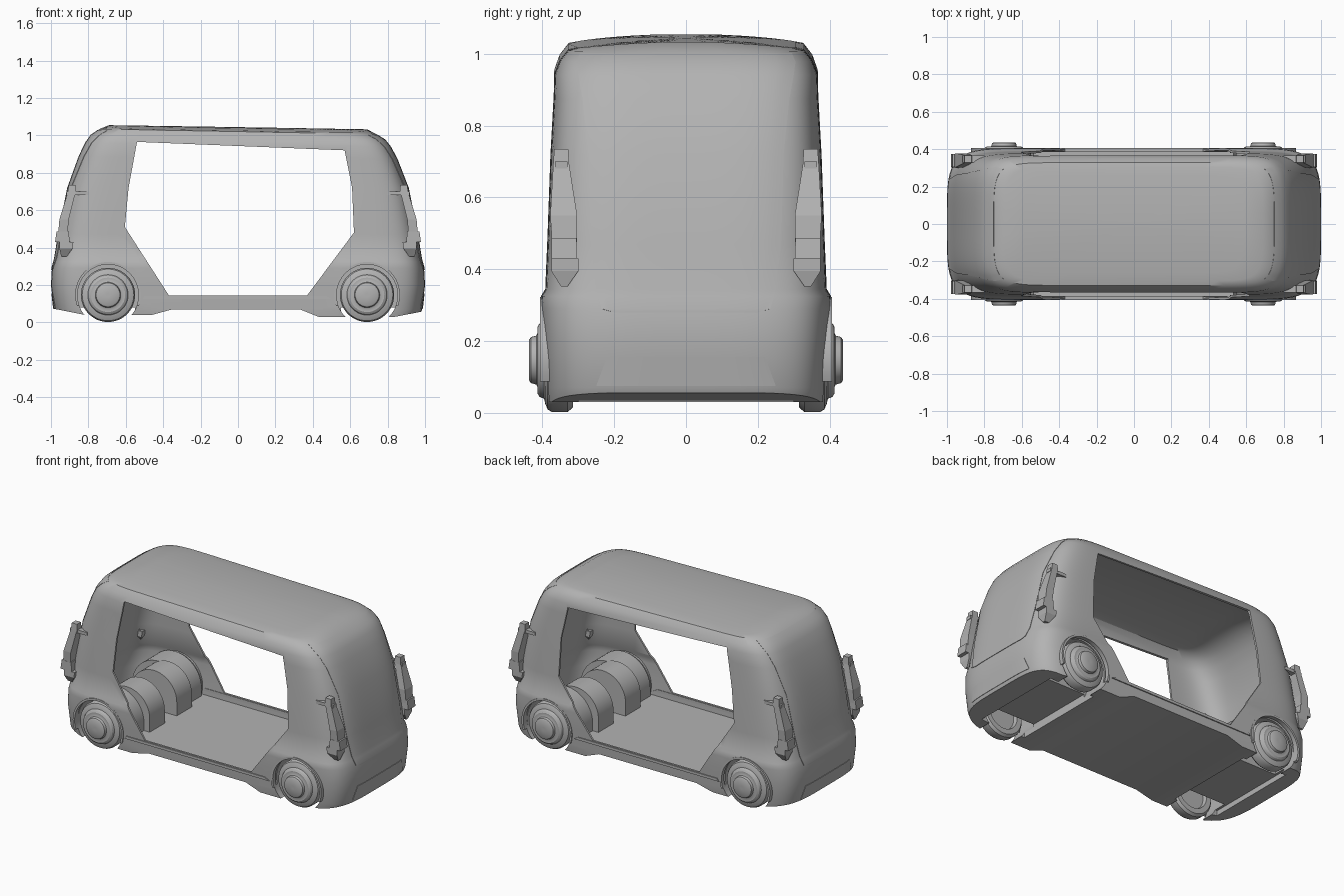
import bpy, bmesh, math

old = bpy.data.objects.get("Cube")
if old:
    bpy.data.objects.remove(old, do_unlink=True)

grey = bpy.data.materials.new("plain_grey")
grey.use_nodes = True
grey.diffuse_color = (0.45, 0.45, 0.45, 1)
grey.node_tree.nodes["Principled BSDF"].inputs["Base Color"].default_value = (0.45, 0.45, 0.45, 1)

# body outline by height: z, half length, half width
ROWS = [(.02, .965, .39), (.07, .985, .397), (.2, 1, .403), (.29, .995, .406),
        (.325, .985, .404), (.345, .98, .392), (.47, .96, .387), (.72, .91, .378),
        (.88, .85, .369), (.95, .815, .367), (.99, .785, .352), (1.02, .74, .328)]
# plan curvature: flat long sides, bowed ends
SIDE_POWER, END_POWER = 12, 4.5


def finish(name, bm, smooth=True):
    bmesh.ops.recalc_face_normals(bm, faces=bm.faces)
    me = bpy.data.meshes.new(name)
    bm.to_mesh(me)
    bm.free()
    me.materials.append(grey)
    ob = bpy.data.objects.new(name, me)
    bpy.context.collection.objects.link(ob)
    if smooth:
        shade(ob)
    return ob


def shade(ob):
    bpy.ops.object.select_all(action='DESELECT')
    ob.select_set(True)
    bpy.context.view_layer.objects.active = ob
    bpy.ops.object.shade_smooth_by_angle(angle=math.radians(34))


def loft(bm, rings):
    loops = [[bm.verts.new(p) for p in r] for r in rings]
    n = len(loops[0])
    for a, b in zip(loops, loops[1:]):
        for i in range(n):
            j = (i + 1) % n
            bm.faces.new((a[i], a[j], b[j], b[i]))
    bm.faces.new(loops[0])
    bm.faces.new(loops[-1])


def prism(name, outline, y0, y1, smooth=True):
    bm = bmesh.new()
    loft(bm, [[(x, y, z) for x, z in outline] for y in (y0, y1)])
    return finish(name, bm, smooth)


def arc(cx, cz, r, a0, a1, n=32):
    angles = [math.radians(a0 + (a1 - a0) * i / n) for i in range(n + 1)]
    return [(cx + r * math.cos(a), cz + r * math.sin(a)) for a in angles]


def lean(x, z):
    return z - .017 * x * max(0, z - .8) / .2


def size_at(z):
    for (z0, l0, w0), (z1, l1, w1) in zip(ROWS, ROWS[1:]):
        if z <= z1:
            t = (z - z0) / (z1 - z0)
            return l0 + (l1 - l0) * t, w0 + (w1 - w0) * t
    return ROWS[-1][1:]


def ring(length, width, n=120):
    pts = []
    for i in range(n):
        a = 2 * math.pi * (i + .5) / n
        c, s = math.cos(a), math.sin(a)
        pts.append((length * math.copysign(abs(c) ** (2 / SIDE_POWER), c),
                    width * math.copysign(abs(s) ** (2 / END_POWER), s)))
    return pts


def shell(name, heights, end_gap=0, side_gap=0):
    bm = bmesh.new()
    rings = []
    for z in heights:
        length, width = size_at(z)
        rings.append([(x, y, lean(x, z) - side_gap * (z > .9))
                      for x, y in ring(length - end_gap, width - side_gap)])
    # gently crowned roof
    for k in (1, .85, .6, .35, .1):
        rings.append([(x, y, 1.044 - .016 * x - .2 * y * y - side_gap)
                      for x, y in ring((.69 - end_gap) * k, (.305 - side_gap) * k)])
    loft(bm, rings)
    return finish(name, bm, False)


def combine(target, tool, operation):
    mod = target.modifiers.new("cut", 'BOOLEAN')
    mod.object = tool
    mod.operation = operation
    mod.solver = 'EXACT'
    bpy.context.view_layer.objects.active = target
    bpy.ops.object.modifier_apply(modifier=mod.name)
    bpy.data.objects.remove(tool, do_unlink=True)


# hollow body
body = shell("body_shell", [r[0] for r in ROWS])
combine(body, shell("cabin_space", [.1] + [r[0] for r in ROWS[2:]], .025, .012), 'DIFFERENCE')

# inner wheel housings, side doorways, wheel wells and underside
AXLES = (-.695, .69)
AXLE_Z = .147
for ax in AXLES:
    inward = ax - math.copysign(.065, ax)
    for s in (-1, 1):
        for cx, cz, r, y0, y1 in ((ax, AXLE_Z, .185, .2, .365), (inward, .185, .16, .06, .21)):
            outline = arc(cx, cz, r, 0, 180) + [(cx - r, .085), (cx + r, .085)]
            combine(body, prism("housing", outline, s * y0, s * y1, False), 'UNION')
doorway = [(-.54, .965), (.57, .92), (.61, .72), (.62, .48),
           (.37, .145), (-.37, .145), (-.605, .51), (-.585, .72)]
for s in (-1, 1):
    combine(body, prism("doorway", doorway, s * .3, s * .6, False), 'DIFFERENCE')
    for ax in AXLES:
        well = arc(ax, AXLE_Z, .165, 0, 352.5, 47)
        combine(body, prism("well", well, s * .22, s * .6, False), 'DIFFERENCE')
under = [(-1.1, .08), (-.97, .07), (-.82, .04), (-.46, .04), (-.35, .07), (.33, .07),
         (.43, .03), (.84, .03), (.97, .055), (1.1, .065), (1.1, -.2), (-1.1, -.2)]
combine(body, prism("underside", under, -.6, .6, False), 'DIFFERENCE')
for s in (-1, 1):
    recess = [(s * x, z) for x, z in ((.55, -.1), (.55, .08), (.86, .08), (.86, -.1))]
    combine(body, prism("axle_recess", recess, -.3, .3, False), 'DIFFERENCE')
shade(body)


# thin panels that follow the curved ends
def end_panel(name, edge, side, cols=24):
    bm = bmesh.new()
    grid = []
    for z, half in edge:
        length, width = size_at(z)
        row = []
        for i in range(cols + 1):
            y = half * (2 * i / cols - 1)
            bow = (1 - abs(y / width) ** END_POWER) ** (1 / SIDE_POWER)
            x = side * (length * bow + .003)
            row.append(bm.verts.new((x, y, lean(x, z))))
        grid.append(row)
    for a, b in zip(grid, grid[1:]):
        for i in range(cols):
            bm.faces.new((a[i], a[i + 1], b[i + 1], b[i]))
    bmesh.ops.recalc_face_normals(bm, faces=bm.faces)
    bmesh.ops.solidify(bm, geom=bm.faces[:], thickness=.005)
    finish(name, bm)


GLASS = [(.28, .2), (.29, .235), (.325, .245), (.345, .25), (.47, .265), (.72, .272),
         (.88, .288), (.95, .3), (.99, .305), (1.015, .295)]
for side, label in ((-1, "right"), (1, "left")):
    end_panel(label + "_end_window", GLASS, side)
    end_panel(label + "_bumper_plate", [(.075, .25), (.155, .22)], side)


# wheels
def wheel(name, cx, s):
    profile = [(.03, .34), (.095, .34), (.1, .315), (.132, .315), (.145, .33), (.145, .372),
               (.138, .385), (.122, .392), (.108, .395), (.102, .408), (.092, .414),
               (.076, .413), (.068, .417), (.064, .432), (.056, .437), (.01, .437)]
    bm = bmesh.new()
    loft(bm, [[(x, s * y, z) for x, z in arc(cx, AXLE_Z, r, 0, 352.5, 47)] for r, y in profile])
    finish(name, bm)


# arch trims and sills
for s, row in ((-1, "front"), (1, "back")):
    for ax, col in zip(AXLES, ("right", "left")):
        wheel(f"{row}_{col}_wheel", ax, s)
        band = arc(ax, AXLE_Z, .176, -20, 200) + arc(ax, AXLE_Z, .163, 200, -20)
        prism(f"{row}_{col}_arch_trim", band, s * .38, s * .406)
    sill = [(-.51, .125), (.5, .125), (.47, .142), (-.5, .142)]
    prism(row + "_sill_trim", sill, s * .385, s * .406)


# corner camera pods, each a stack of tapered blocks: z, x0, x1, y0, y1
POD = {
    "cap": [(.69, .865, .91, .325, .37), (.735, .868, .905, .328, .367)],
    "bracket": [(.68, .8, .918, .33, .365), (.7, .8, .918, .33, .365)],
    "arm": [(.43, .915, .965, .305, .37), (.55, .905, .955, .303, .378),
            (.69, .87, .912, .325, .37)],
    "camera": [(.43, .9, .978, .303, .375), (.487, .905, .97, .305, .375)],
    "foot": [(.352, .915, .945, .33, .348), (.395, .885, .955, .3, .375),
             (.43, .88, .955, .3, .375)],
}
for sx, col in ((-1, "right"), (1, "left")):
    for sy, row in ((-1, "front"), (1, "back")):
        for part, blocks in POD.items():
            bm = bmesh.new()
            loft(bm, [[(sx * x, sy * y, z) for x, y in ((x0, y0), (x1, y0), (x1, y1), (x0, y1))]
                      for z, x0, x1, y0, y1 in blocks])
            finish(f"{row}_{col}_pod_{part}", bm, False)
